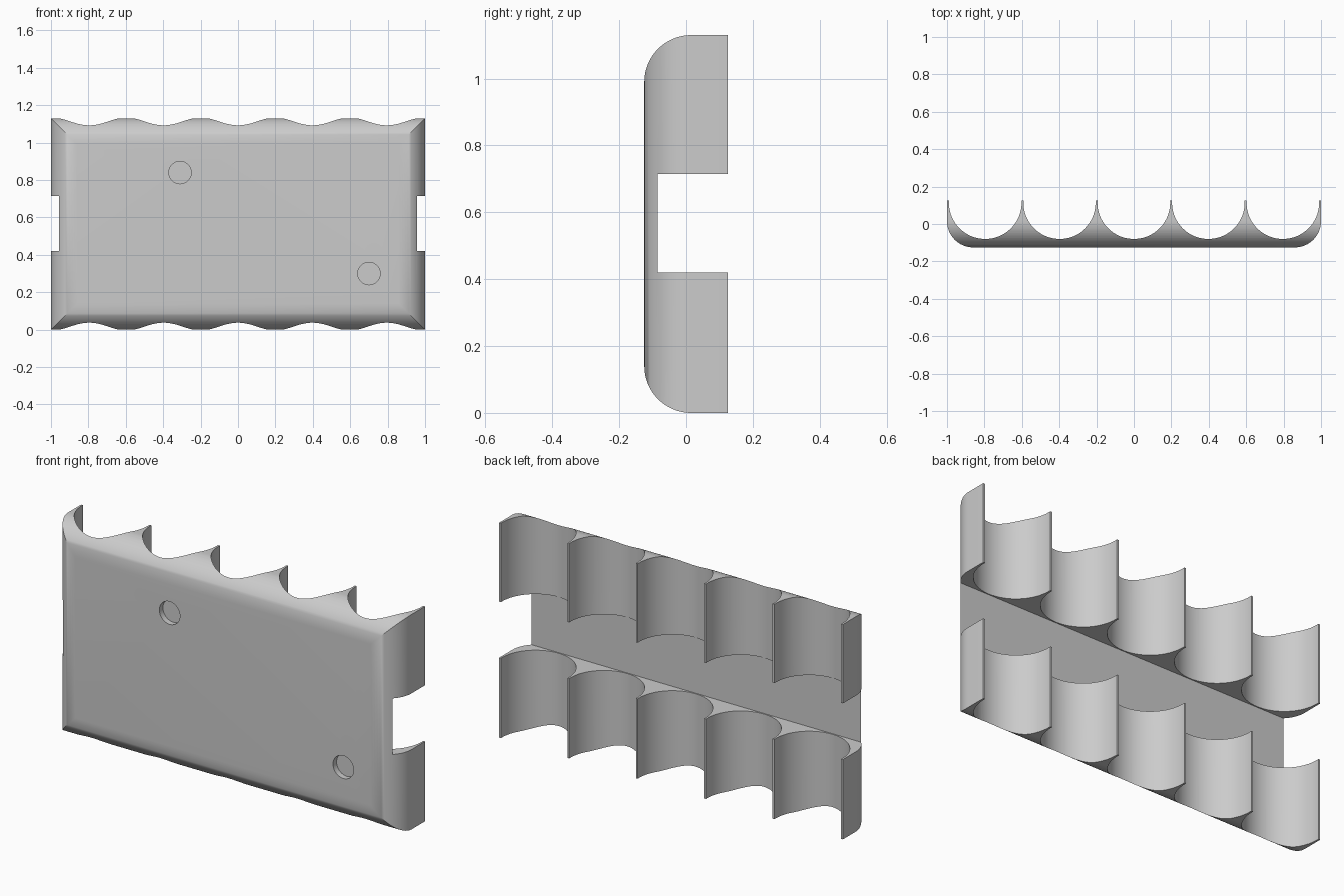
import bpy
import bmesh
from math import sin, cos, pi, radians
from mathutils import Matrix

if "Cube" in bpy.data.objects:
    bpy.data.objects.remove(bpy.data.objects["Cube"], do_unlink=True)

HEIGHT, FRONT, BACK = 1.13, -0.125, 0.125
ROUND = 0.14          # radius of the rounded front edges
GROOVE_R, WALL = 0.194, 0.01
PITCH = 2 * GROOVE_R + WALL

grey = bpy.data.materials.new("plain grey")
grey.use_nodes = True
colour = (0.6, 0.6, 0.6, 1)
grey.diffuse_color = colour
grey.node_tree.nodes["Principled BSDF"].inputs["Base Color"].default_value = colour


def add_object(name, bm):
    bmesh.ops.recalc_face_normals(bm, faces=bm.faces)
    mesh = bpy.data.meshes.new(name)
    bm.to_mesh(mesh)
    bm.free()
    obj = bpy.data.objects.new(name, mesh)
    mesh.materials.append(grey)
    bpy.context.collection.objects.link(obj)
    return obj


def cylinder(name, centre, radius, depth, sides, turn=0):
    bm = bmesh.new()
    bmesh.ops.create_cone(bm, cap_ends=True, segments=sides, radius1=radius,
                          radius2=radius, depth=depth,
                          matrix=Matrix.Translation(centre) @ Matrix.Rotation(turn, 4, "X"))
    return add_object(name, bm)


def box(name, centre, size):
    bm = bmesh.new()
    bmesh.ops.create_cube(bm, size=1, matrix=Matrix.Translation(centre)
                          @ Matrix.Diagonal((*size, 1)))
    return add_object(name, bm)


# Panel body: stacked rectangles shrink toward the front, giving mitred round edges
bm = bmesh.new()
steps = 16
sections = [(0, BACK)]
for i in range(steps + 1):
    a = i / steps * pi / 2
    sections.append((ROUND * (1 - cos(a)), FRONT + ROUND * (1 - sin(a))))
rings = []
for inset, y in sections:
    x, low, high = 1 - inset, inset, HEIGHT - inset
    rings.append([bm.verts.new(p) for p in
                  ((-x, y, low), (x, y, low), (x, y, high), (-x, y, high))])
for r, s in zip(rings, rings[1:]):
    for k in range(4):
        n = (k + 1) % 4
        bm.faces.new((r[k], r[n], s[n], s[k]))
bm.faces.new(rings[0])
bm.faces.new(rings[-1])
panel = add_object("grooved_panel", bm)

# Cutters: five upright grooves, the long back slot, two shallow front holes
cutters = [cylinder("groove_cutter", (i * PITCH, -0.08 + GROOVE_R, HEIGHT / 2),
                    GROOVE_R, HEIGHT + 0.4, 96) for i in range(-2, 3)]
slot_floor, slot_low, slot_high = -0.085, 0.42, 0.715
cutters.append(box("slot_cutter", (0, slot_floor + 0.2, (slot_low + slot_high) / 2),
                   (2.4, 0.4, slot_high - slot_low)))
for x, z in ((-0.31, 0.84), (0.70, 0.30)):
    cutters.append(cylinder("hole_cutter", (x, FRONT, z), 0.06, 0.06, 48, pi / 2))

bpy.ops.object.select_all(action="DESELECT")
panel.select_set(True)
bpy.context.view_layer.objects.active = panel
for cutter in cutters:
    cutter.hide_render = True
    mod = panel.modifiers.new("cut", "BOOLEAN")
    mod.operation = "DIFFERENCE"
    mod.solver = "EXACT"
    mod.object = cutter
    bpy.ops.object.modifier_apply(modifier=mod.name)
    bpy.data.objects.remove(cutter, do_unlink=True)

bpy.ops.object.shade_smooth_by_angle(angle=radians(30))
